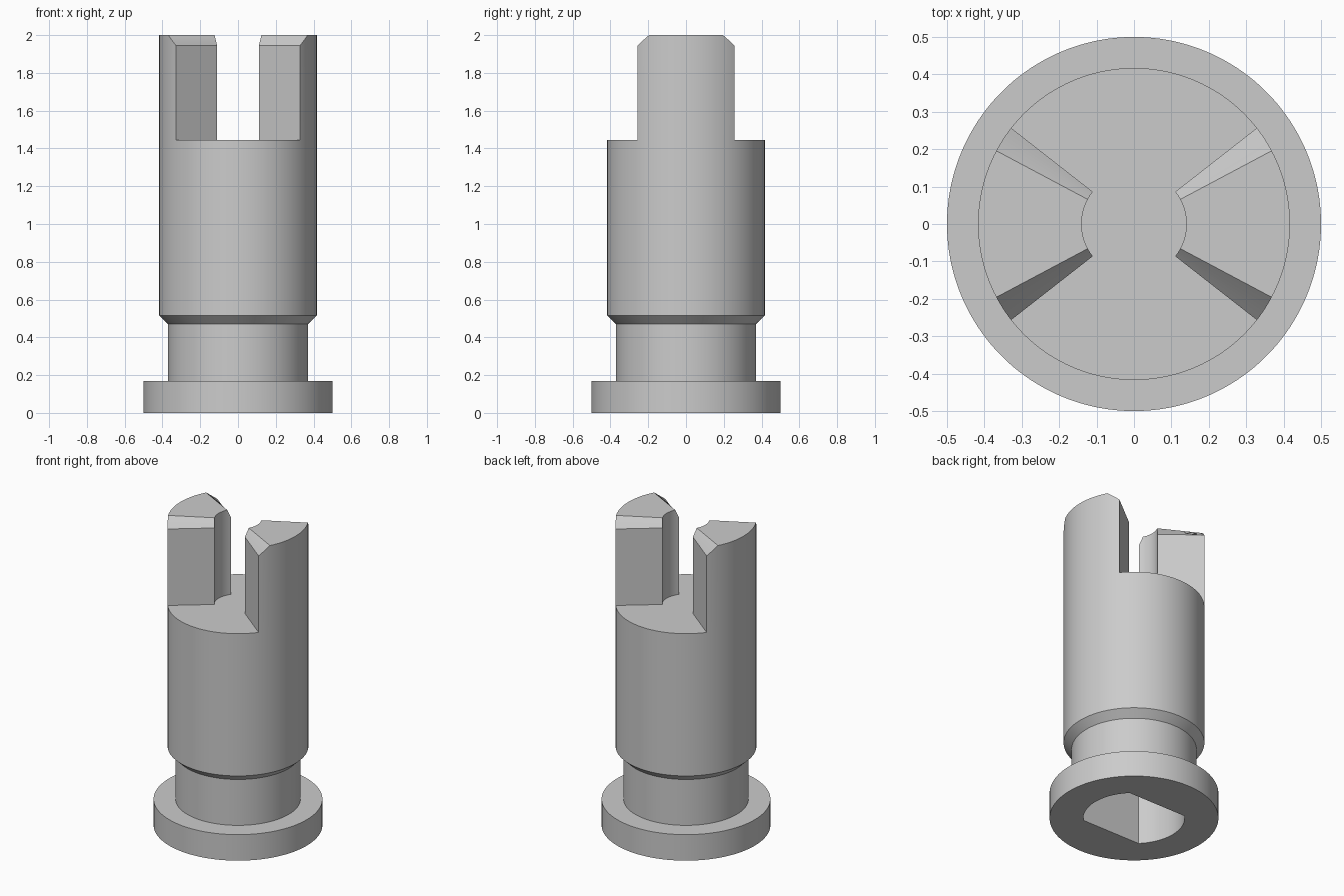
import bpy, bmesh, math

if "Cube" in bpy.data.objects:
    bpy.data.objects.remove(bpy.data.objects["Cube"])

SEG = 180                      # two degrees per segment
R_BODY, R_BORE = 0.417, 0.14   # prong outer and inner radii
FLOOR, SHOULDER, TOP = 1.445, 1.945, 2.0

grey = bpy.data.materials.new("grey metal")
grey.diffuse_color = (0.6, 0.6, 0.6, 1)
grey.use_nodes = True
grey.node_tree.nodes["Principled BSDF"].inputs["Base Color"].default_value = grey.diffuse_color


def polar(r, deg, z):
    a = math.radians(deg)
    return (r * math.cos(a), r * math.sin(a), z)


def make_object(name, bm, smooth=True):
    bmesh.ops.recalc_face_normals(bm, faces=bm.faces)
    mesh = bpy.data.meshes.new(name)
    bm.to_mesh(mesh)
    bm.free()
    mesh.materials.append(grey)
    obj = bpy.data.objects.new(name, mesh)
    bpy.context.collection.objects.link(obj)
    if smooth:
        shade(obj)
    return obj


def shade(obj):
    bpy.ops.object.select_all(action='DESELECT')
    obj.select_set(True)
    bpy.context.view_layer.objects.active = obj
    bpy.ops.object.shade_smooth_by_angle(angle=math.radians(25))


def lathe(name, profile):
    """Turn a (radius, z) profile around z and cap both ends."""
    bm = bmesh.new()
    rings = [[bm.verts.new(polar(r, i * 360 / SEG, z)) for i in range(SEG)]
             for r, z in profile]
    for low, high in zip(rings, rings[1:]):
        for i in range(SEG):
            j = (i + 1) % SEG
            bm.faces.new((low[i], low[j], high[j], high[i]))
    bm.faces.new(rings[0][::-1])
    bm.faces.new(rings[-1])
    return make_object(name, bm, smooth=False)


def prong(name, facing):
    """Ring sector with radial sides and bevelled upper side edges."""
    bm = bmesh.new()
    angles = [-38] + list(range(-28, 29, 2)) + [38]
    # keep the lower wall on the same two-degree steps as the body
    angles = list(range(-38, 39, 2))
    sections = []
    for a in angles:
        over = max(0, abs(a) - 28) / 10
        top = TOP - (TOP - SHOULDER) * over
        sections.append([bm.verts.new(polar(r, a + facing, z)) for r, z in
                         ((R_BORE, FLOOR), (R_BODY, FLOOR), (R_BODY, top), (R_BORE, top))])
    for s, t in zip(sections, sections[1:]):
        for k in (1, 2, 3):    # outer wall, top, inner wall
            n = (k + 1) % 4
            bm.faces.new((s[k], s[n], t[n], t[k]))
    bm.faces.new(sections[0])
    bm.faces.new(sections[-1][::-1])
    return make_object(name, bm)


# Turned shaft: flange, neck, chamfer and main body
shaft = lathe("shaft", [(0.5, 0), (0.5, 0.17), (0.37, 0.17), (0.37, 0.47),
                        (R_BODY, 0.515), (R_BODY, FLOOR)])

# Blind socket with two flats, cut from below
bm = bmesh.new()
outline = [polar(0.3, a, -0.1) for a in list(range(-45, 46, 3)) + list(range(135, 226, 3))]
base = bm.faces.new([bm.verts.new(p) for p in outline])
extruded = bmesh.ops.extrude_face_region(bm, geom=[base])["geom"]
bmesh.ops.translate(bm, vec=(0, 0, 0.8),
                    verts=[v for v in extruded if isinstance(v, bmesh.types.BMVert)])
cutter = make_object("socket_cutter", bm, smooth=False)
cutter.hide_render = True

cut = shaft.modifiers.new("socket", 'BOOLEAN')
cut.operation, cut.solver, cut.object = 'DIFFERENCE', 'EXACT', cutter
bpy.context.view_layer.objects.active = shaft
bpy.ops.object.modifier_apply(modifier=cut.name)
bpy.data.objects.remove(cutter)
shade(shaft)

# Two opposed drive prongs
prong("right_prong", 0)
prong("left_prong", 180)
